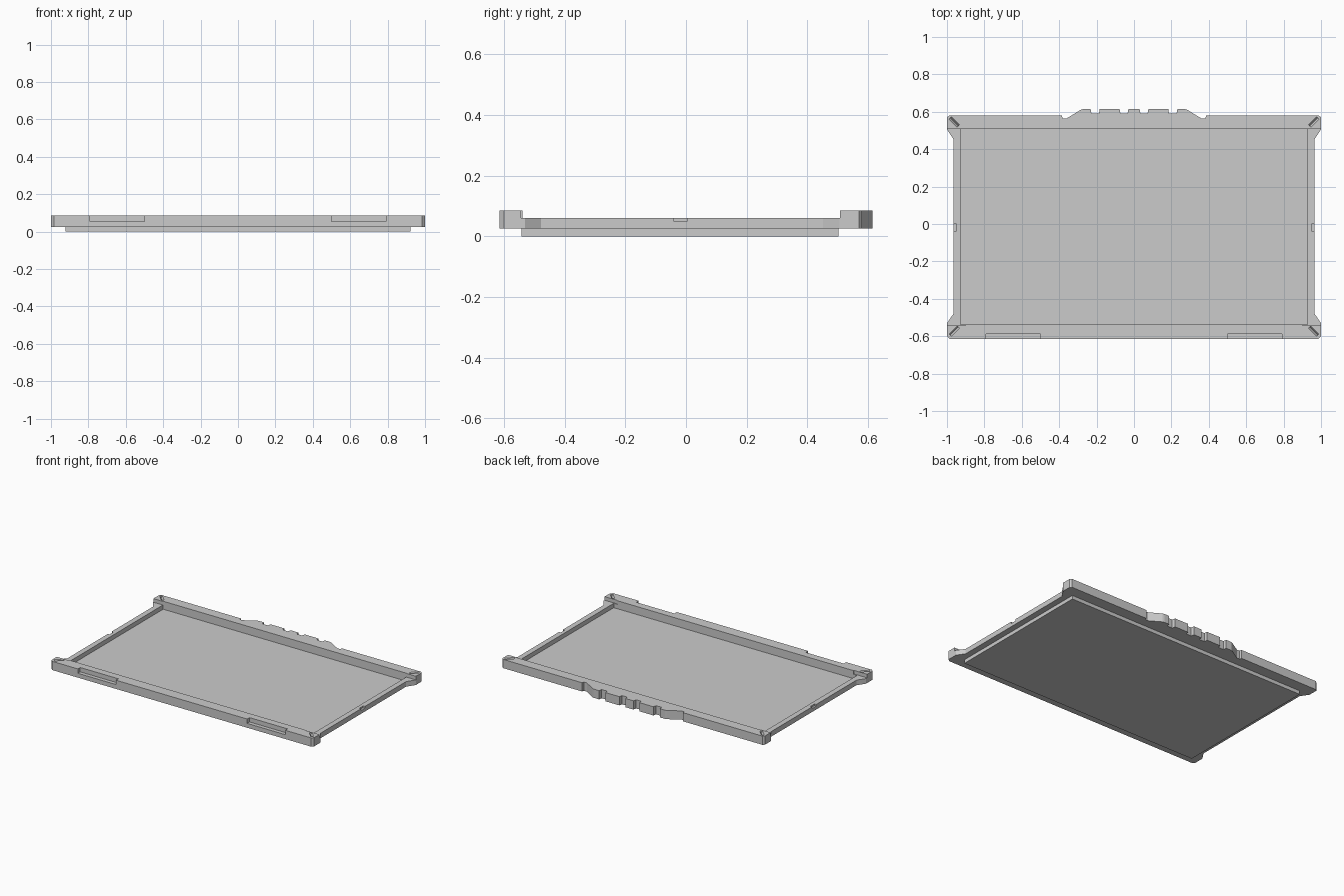
import bpy, bmesh
from math import radians
from mathutils import Matrix

if "Cube" in bpy.data.objects:
    bpy.data.objects.remove(bpy.data.objects["Cube"])

FLOOR, LOW, TOP, BASE = 0.03, 0.06, 0.085, 0.025


def prism(name, pts, z0, z1):
    """Closed prism from a counter-clockwise xy profile."""
    bm = bmesh.new()
    face = bm.faces.new([bm.verts.new((x, y, z0)) for x, y in pts])
    ext = bmesh.ops.extrude_face_region(bm, geom=[face])
    up = [v for v in ext["geom"] if isinstance(v, bmesh.types.BMVert)]
    bmesh.ops.translate(bm, vec=(0, 0, z1 - z0), verts=up)
    bmesh.ops.recalc_face_normals(bm, faces=bm.faces)
    mesh = bpy.data.meshes.new(name)
    bm.to_mesh(mesh)
    bm.free()
    obj = bpy.data.objects.new(name, mesh)
    bpy.context.collection.objects.link(obj)
    return obj


def box(name, x0, x1, y0, y1, z0, z1):
    x0, x1 = min(x0, x1), max(x0, x1)
    return prism(name, [(x0, y0), (x1, y0), (x1, y1), (x0, y1)], z0, z1)


def combine(target, tool, operation):
    """Apply a boolean and remove the helper."""
    tool.hide_render = True
    mod = target.modifiers.new("bool", "BOOLEAN")
    mod.operation, mod.solver, mod.object = operation, "EXACT", tool
    bpy.context.view_layer.objects.active = target
    bpy.ops.object.modifier_apply(modifier=mod.name)
    bpy.data.objects.remove(tool, do_unlink=True)


# Half outline of the rim: front edge, flared corners, notched rear grip
half = [(0.985, -0.614), (1.0, -0.6), (1.0, -0.53), (0.964, -0.478),
        (0.964, 0.452), (1.0, 0.506), (1.0, 0.57), (0.988, 0.58),
        (0.385, 0.58), (0.382, 0.565), (0.36, 0.565), (0.282, 0.612),
        (0.27, 0.615), (0.232, 0.615), (0.228, 0.592), (0.187, 0.592),
        (0.183, 0.615), (0.077, 0.615), (0.073, 0.592), (0.034, 0.592),
        (0.03, 0.615)]
tray = prism("tray", half + [(-x, y) for x, y in reversed(half)], BASE, TOP)

# Raised base under the floor
combine(tray, box("base", -0.922, 0.922, -0.541, 0.503, 0, 0.028), "UNION")

# Inner well
combine(tray, box("well", -0.927, 0.927, -0.538, 0.51, FLOOR, 0.2), "DIFFERENCE")

for s in (-1, 1):
    # Lowered side rails
    combine(tray, box("side_cut", s * 0.9, s * 1.1, -0.543, 0.507, LOW, 0.2), "DIFFERENCE")
    # Small notch in each side rail
    combine(tray, box("side_notch", s * 0.951, s * 1.1, -0.04, 0.004, 0.048, 0.2), "DIFFERENCE")
    # Front latch recess
    combine(tray, box("latch_recess", s * 0.5, s * 0.79, -0.7, -0.588, 0.055, 0.2), "DIFFERENCE")
    # Diagonal V grooves on the corners
    for y, t in ((0.545, 1), (-0.573, -1)):
        groove = prism("groove", [(0, -0.015), (0.012, 0.005), (-0.012, 0.005)], -0.03, 0.03)
        groove.data.transform(Matrix.Translation((s * 0.961, y, TOP))
                              @ Matrix.Rotation(radians(-45 * s * t), 4, "Z")
                              @ Matrix.Rotation(radians(90), 4, "X"))
        combine(tray, groove, "DIFFERENCE")
